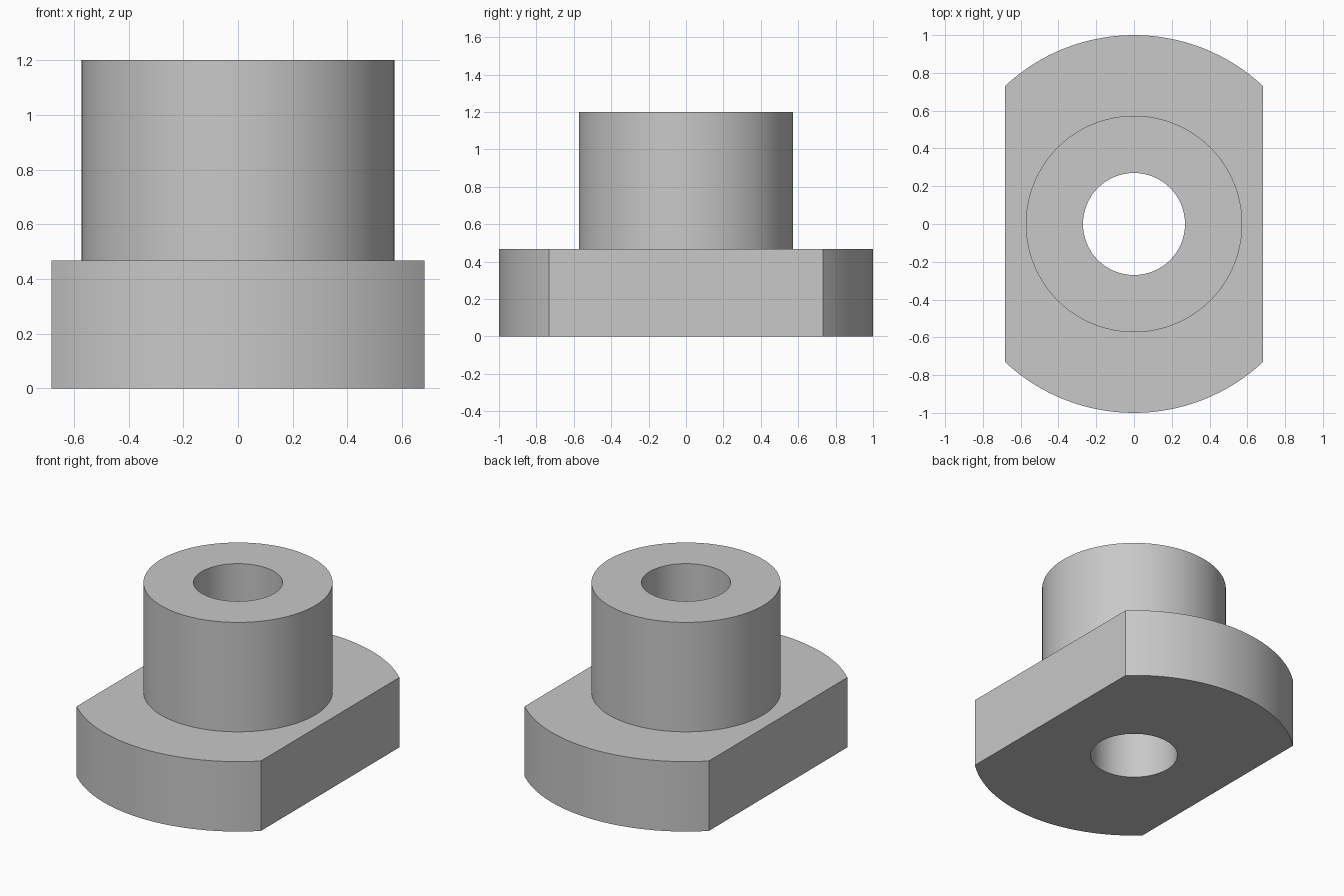
import bpy
import bmesh
from math import acos, cos, pi, sin

if "Cube" in bpy.data.objects:
    bpy.data.objects.remove(bpy.data.objects["Cube"], do_unlink=True)

FLANGE_R, FLAT_X, COLLAR_R, HOLE_R = 1.0, 0.682, 0.573, 0.27
FLANGE_H, TOTAL_H = 0.468, 1.2
STEPS = 32

# Shared angles, with exact corners where the flats meet the arcs
corner = acos(FLAT_X / FLANGE_R)
stops = [-corner, corner, pi - corner, pi + corner, 2 * pi - corner]
angles = [a + (b - a) * i / STEPS
          for a, b in zip(stops, stops[1:]) for i in range(STEPS)]


def flange_radius(a):
    return min(FLANGE_R, FLAT_X / max(abs(cos(a)), 0.001))


def ring(bm, radius, z):
    verts = []
    for a in angles:
        r = radius(a) if callable(radius) else radius
        verts.append(bm.verts.new((r * cos(a), r * sin(a), z)))
    return verts


# Closed profile: flange, collar, then down through the bore
profile = [(HOLE_R, 0), (flange_radius, 0), (flange_radius, FLANGE_H),
           (COLLAR_R, FLANGE_H), (COLLAR_R, TOTAL_H), (HOLE_R, TOTAL_H)]
bm = bmesh.new()
rings = [ring(bm, r, z) for r, z in profile]
for k, low in enumerate(rings):
    high = rings[(k + 1) % len(rings)]
    for i in range(len(angles)):
        j = (i + 1) % len(angles)
        bm.faces.new((low[i], low[j], high[j], high[i]))
bmesh.ops.recalc_face_normals(bm, faces=bm.faces)

mesh = bpy.data.meshes.new("flanged_bushing")
bm.to_mesh(mesh)
bm.free()
bushing = bpy.data.objects.new("flanged_bushing", mesh)
bpy.context.collection.objects.link(bushing)

# Plain grey finish
grey = bpy.data.materials.new("light_grey")
grey.use_nodes = True
color = (0.58, 0.58, 0.58, 1)
grey.diffuse_color = color
grey.node_tree.nodes["Principled BSDF"].inputs["Base Color"].default_value = color
mesh.materials.append(grey)

# Smooth curved walls, sharp rims and corners
bpy.ops.object.select_all(action="DESELECT")
bushing.select_set(True)
bpy.context.view_layer.objects.active = bushing
bpy.ops.object.shade_smooth_by_angle(angle=pi / 6)
